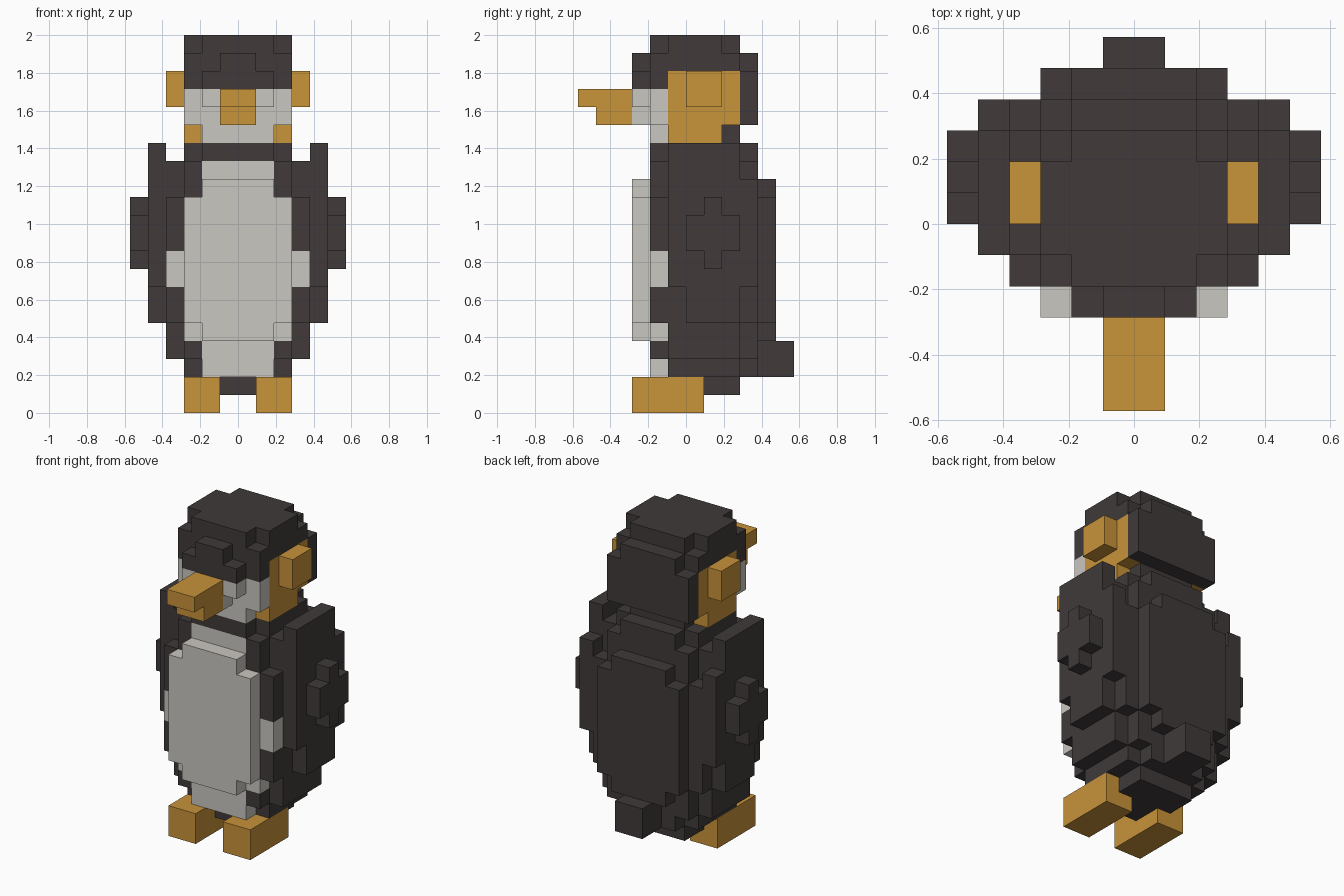
import bpy, bmesh, math
from mathutils import Vector

UNIT = 2 / 21  # edge of one block

cube = bpy.data.objects.get("Cube")
if cube:
    bpy.data.objects.remove(cube, do_unlink=True)


def make_material(name, rgb):
    mat = bpy.data.materials.new(name)
    mat.use_nodes = True
    colour = (*rgb, 1)
    mat.diffuse_color = colour
    mat.node_tree.nodes["Principled BSDF"].inputs["Base Color"].default_value = colour
    return mat


charcoal = make_material("charcoal", (.052, .042, .042))
pale_grey = make_material("pale grey", (.59, .57, .527))
amber = make_material("amber", (.578, .292, .042))

# Every filled block remembers its part; later parts replace earlier ones
blocks = {}
part_materials = {}


def fill(part, xs, ys, zs):
    for x in range(*xs):
        for y in range(*ys):
            for z in range(*zs):
                blocks[x, y, z] = part


def slab(part, half, ys, zs):
    """Box centred on the middle plane."""
    fill(part, (-half, half), ys, zs)


def pair(part, xs, ys, zs):
    """Box on the left, mirrored to the right."""
    fill("left_" + part, xs, ys, zs)
    fill("right_" + part, (-xs[1], -xs[0]), ys, zs)


def use(material, *parts):
    for part in parts:
        part_materials[part] = material


# Body: stepped core, then thinner and narrower layers front and back
core, middle, outer = (-1, 3), (-2, 4), (-3, 5)
use(charcoal, "body", "tail")
slab("body", 2, core, (1, 2))
slab("body", 3, core, (2, 15))
slab("body", 4, core, (3, 14))
slab("body", 2, middle, (2, 15))
slab("body", 3, middle, (3, 14))
slab("body", 4, middle, (5, 12))
slab("body", 2, outer, (4, 13))
slab("body", 3, outer, (5, 12))
slab("tail", 1, (4, 6), (2, 4))

# Belly: pale front panel and the patches around it
use(pale_grey, "belly")
front, inset = (-3, -2), (-2, -1)
slab("belly", 2, front, (4, 13))
slab("belly", 3, front, (5, 12))
slab("belly", 2, inset, (2, 14))
slab("belly", 3, inset, (4, 5))
slab("belly", 4, inset, (7, 9))

# Wings with a raised cross on the outside
use(charcoal, "left_wing", "right_wing")
blade, bump = (4, 5), (5, 6)
pair("wing", blade, (0, 3), (5, 7))
pair("wing", blade, (-1, 4), (7, 13))
pair("wing", blade, (-1, 3), (13, 15))
pair("wing", bump, (0, 3), (9, 11))
pair("wing", bump, (1, 2), (8, 12))

# Feet
use(amber, "left_foot", "right_foot")
pair("foot", (1, 3), (-3, 1), (0, 2))

# Head: neck, skull, crown, back and brow
use(charcoal, "head")
slab("head", 2, (-2, 3), (15, 16))
slab("head", 3, (-2, 3), (16, 20))
slab("head", 2, (-2, 3), (20, 21))
slab("head", 3, (-1, 2), (20, 21))
slab("head", 3, (3, 4), (16, 19))
slab("head", 2, (3, 4), (16, 20))
slab("head", 2, front, (18, 19))
slab("head", 1, front, (18, 20))

# Face
use(pale_grey, "face")
slab("face", 2, inset, (15, 16))
slab("face", 3, inset, (16, 18))
slab("face", 2, front, (17, 18))
slab("face", 1, front, (16, 17))

# Cheeks and the raised ear patches
use(amber, "left_cheek", "right_cheek", "left_ear", "right_ear")
pair("cheek", (2, 3), (-1, 2), (15, 16))
pair("cheek", (2, 3), (-1, 3), (16, 19))
pair("ear", (3, 4), (0, 2), (17, 19))

# Beak
use(amber, "beak")
slab("beak", 1, (-6, -3), (17, 18))
slab("beak", 1, (-5, -3), (16, 17))


def build(part, material):
    """Skin the outside of a part's blocks with flat faces."""
    bm = bmesh.new()
    for cell, owner in blocks.items():
        if owner != part:
            continue
        centre = Vector(cell) + Vector((.5, .5, .5))
        for axis in range(3):
            for sign in (-1, 1):
                normal = Vector((0, 0, 0))
                normal[axis] = sign
                if tuple(int(a + b) for a, b in zip(cell, normal)) in blocks:
                    continue
                u, v = Vector((0, 0, 0)), Vector((0, 0, 0))
                u[(axis + 1) % 3] = .5
                v[(axis + 2) % 3] = .5 * sign
                middle_point = centre + normal / 2
                corners = (-u - v, u - v, u + v, -u + v)
                bm.faces.new([bm.verts.new((middle_point + c) * UNIT) for c in corners])
    bmesh.ops.remove_doubles(bm, verts=bm.verts[:], dist=UNIT / 100)
    bmesh.ops.dissolve_limit(bm, angle_limit=math.radians(1), verts=bm.verts[:], edges=bm.edges[:])
    mesh = bpy.data.meshes.new(part)
    bm.to_mesh(mesh)
    bm.free()
    mesh.materials.append(material)
    bpy.context.collection.objects.link(bpy.data.objects.new(part, mesh))


for part, material in part_materials.items():
    build(part, material)
